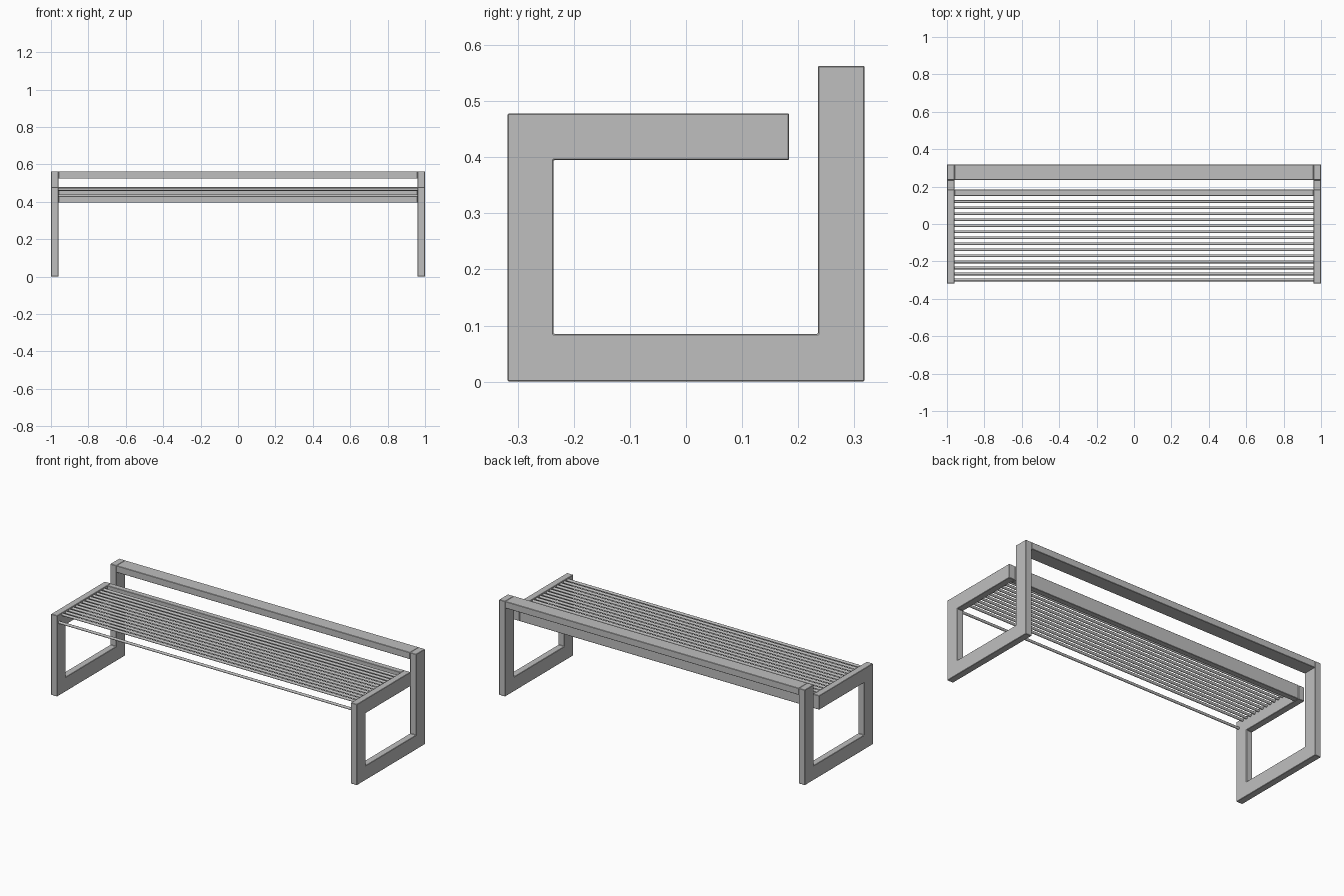
import bpy, bmesh

if "Cube" in bpy.data.objects:
    bpy.data.objects.remove(bpy.data.objects["Cube"], do_unlink=True)

grey = bpy.data.materials.new("grey_metal")
grey.use_nodes = True
colour = (0.52, 0.52, 0.52, 1)
grey.diffuse_color = colour
grey.node_tree.nodes["Principled BSDF"].inputs["Base Color"].default_value = colour

HALF, THICK = 1.0, 0.04      # half length, plate thickness
INNER = HALF - THICK


def prism(name, outline, x0, x1, bevel=0.002):
    """Extrude a (y, z) outline along x."""
    bm = bmesh.new()
    face = bm.faces.new([bm.verts.new((x0, y, z)) for y, z in outline])
    new = bmesh.ops.extrude_face_region(bm, geom=[face])["geom"]
    bmesh.ops.translate(bm, vec=(x1 - x0, 0, 0),
                        verts=[v for v in new if isinstance(v, bmesh.types.BMVert)])
    bmesh.ops.recalc_face_normals(bm, faces=bm.faces)
    mesh = bpy.data.meshes.new(name)
    bm.to_mesh(mesh)
    bm.free()
    mesh.materials.append(grey)
    obj = bpy.data.objects.new(name, mesh)
    bpy.context.collection.objects.link(obj)
    if bevel:
        mod = obj.modifiers.new("edge", 'BEVEL')
        mod.width, mod.segments = bevel, 1
    return obj


def bar(name, y0, y1, z0, z1, half=INNER, bevel=0.002):
    return prism(name, [(y0, z0), (y1, z0), (y1, z1), (y0, z1)], -half, half, bevel)


# Side frames: one continuous flat loop, open between arm and rear post
loop = [(-0.318, 0), (0.318, 0), (0.318, 0.563), (0.235, 0.563),
        (0.235, 0.085), (-0.236, 0.085), (-0.236, 0.395), (0.184, 0.395),
        (0.184, 0.478), (-0.318, 0.478)]
prism("left_frame", loop, INNER, HALF)
prism("right_frame", loop, -HALF, -INNER)

# Long rails
bar("back_rail", 0.235, 0.318, 0.523, 0.563)
bar("seat_rear_rail", 0.15, 0.184, 0.395, 0.478)

# Seat rods, the front one set lower
COUNT, FIRST, STEP, R = 14, -0.299, 0.0322, 0.0075
for i in range(COUNT):
    bpy.ops.mesh.primitive_cylinder_add(
        vertices=16, radius=R, depth=2 * INNER,
        location=(0, FIRST + i * STEP, 0.432 if i == 0 else 0.466),
        rotation=(0, 1.5707963, 0))
    rod = bpy.context.object
    rod.name = "front_rod" if i == 0 else f"seat_rod_{i}"
    rod.data.materials.append(grey)
    bpy.ops.object.shade_smooth_by_angle()
